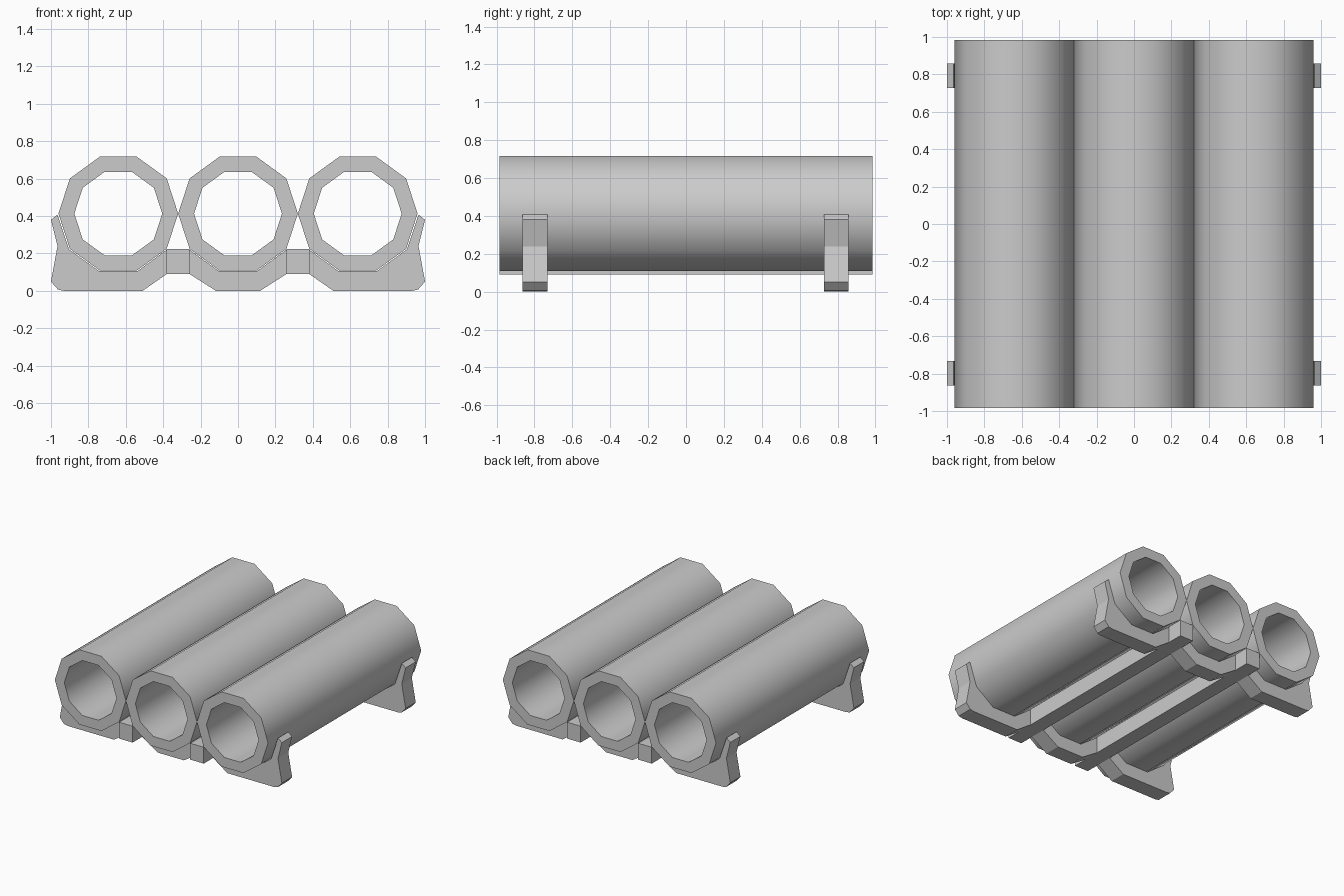
import bpy, bmesh, math

if "Cube" in bpy.data.objects:
    bpy.data.objects.remove(bpy.data.objects["Cube"])

TUBE_Z, R_OUT, R_IN, HALF_LEN = 0.413, 0.32, 0.235, 0.985


def make_object(name, bm):
    bmesh.ops.recalc_face_normals(bm, faces=bm.faces)
    mesh = bpy.data.meshes.new(name)
    bm.to_mesh(mesh)
    bm.free()
    obj = bpy.data.objects.new(name, mesh)
    bpy.context.collection.objects.link(obj)
    return obj


def extrude_profile(name, points, y0, y1):
    """Solid made by sweeping an (x, z) outline from y0 to y1."""
    bm = bmesh.new()
    face = bm.faces.new([bm.verts.new((x, y0, z)) for x, z in points])
    new = bmesh.ops.extrude_face_region(bm, geom=[face])["geom"]
    # extrusion keeps the first cap, so the result is closed
    verts = [g for g in new if isinstance(g, bmesh.types.BMVert)]
    bmesh.ops.translate(bm, verts=verts, vec=(0, y1 - y0, 0))
    return make_object(name, bm)


def make_tube(name, x, sides=10):
    bm = bmesh.new()
    section = [(R_OUT, -HALF_LEN), (R_OUT, HALF_LEN), (R_IN, HALF_LEN), (R_IN, -HALF_LEN)]
    rings = []
    for i in range(sides):
        a = 2 * math.pi * i / sides
        rings.append([bm.verts.new((x + r * math.cos(a), y, TUBE_Z + r * math.sin(a)))
                      for r, y in section])
    for i in range(sides):
        a, b = rings[i], rings[(i + 1) % sides]
        for k in range(4):
            n = (k + 1) % 4
            bm.faces.new((a[k], a[n], b[n], b[k]))
    obj = make_object(name, bm)
    bpy.ops.object.select_all(action='DESELECT')
    obj.select_set(True)
    bpy.context.view_layer.objects.active = obj
    bpy.ops.object.shade_smooth_by_angle(angle=math.radians(40))
    return obj


# three ten-sided tubes
for label, x in (("left", -0.64), ("middle", 0), ("right", 0.64)):
    make_tube(label + "_tube", x)

# outlines of the cradles under the tubes
side_cradle = [(0.965, 0.408), (0.903, 0.222), (0.742, 0.105), (0.538, 0.105),
               (0.381, 0.22), (0.381, 0.09), (0.51, 0.0), (0.93, 0.0),
               (0.963, 0.007), (1.0, 0.05), (0.965, 0.24), (1.0, 0.38)]
middle_cradle = [(0.259, 0.22), (0.101, 0.105), (-0.101, 0.105), (-0.259, 0.22),
                 (-0.259, 0.09), (-0.118, 0.0), (0.118, 0.0), (0.259, 0.09)]

# one set of cradles near each end
for end, y0, y1 in (("front", -0.864, -0.732), ("back", 0.728, 0.858)):
    extrude_profile(end + "_middle_cradle", middle_cradle, y0, y1)
    for side, s in (("left", -1), ("right", 1)):
        extrude_profile(f"{end}_{side}_cradle", [(s * x, z) for x, z in side_cradle], y0, y1)

# long rails joining the cradles between the tubes
for side, s in (("left", -1), ("right", 1)):
    rail = [(s * x, z) for x, z in ((0.259, 0.09), (0.381, 0.09), (0.381, 0.223), (0.259, 0.223))]
    extrude_profile(side + "_rail", rail, -HALF_LEN, HALF_LEN)
